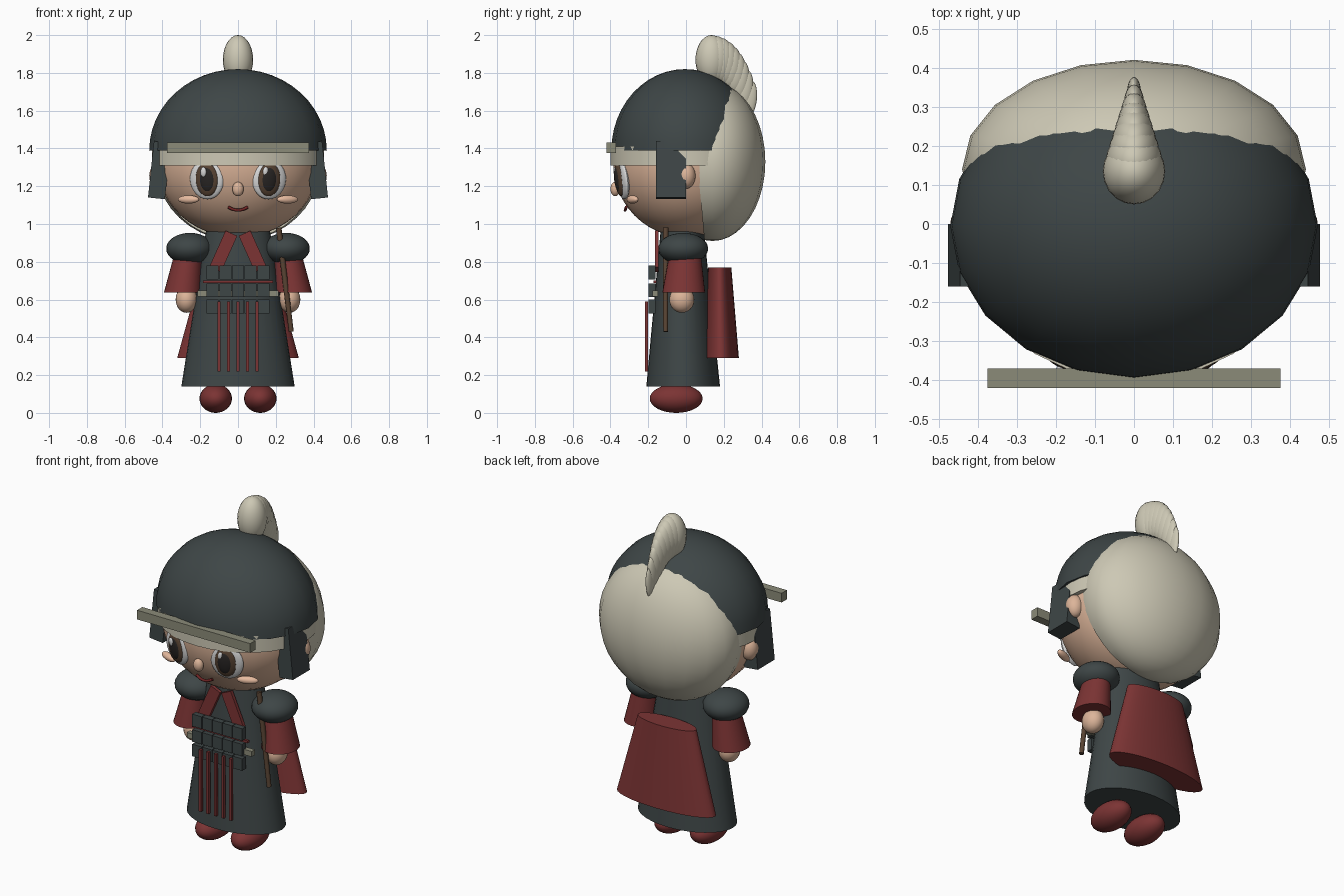
import bpy, bmesh, math
from mathutils import Matrix, Vector

if "Cube" in bpy.data.objects:
    bpy.data.objects.remove(bpy.data.objects["Cube"])


def material(name, rgb):
    m = bpy.data.materials.new(name)
    m.diffuse_color = (*rgb, 1)
    m.use_nodes = True
    m.node_tree.nodes["Principled BSDF"].inputs["Base Color"].default_value = m.diffuse_color
    return m


DARK = material("dark slate", (0.048, 0.061, 0.062))
SKIN = material("skin", (0.72, 0.46, 0.32))
CREAM = material("cream", (0.61, 0.58, 0.46))
RED = material("deep red", (0.20, 0.034, 0.034))
KHAKI = material("khaki", (0.26, 0.26, 0.19))
BROWN = material("brown", (0.10, 0.058, 0.034))
WHITE = material("eye white", (0.72, 0.72, 0.72))
PUPIL = material("pupil", (0.022, 0.019, 0.018))
LIPS = material("lips", (0.16, 0.018, 0.018))
BLUSH = material("blush", (0.80, 0.50, 0.35))


def finish(name, bm, mat, loc=(0, 0, 0), rot=(0, 0, 0)):
    bmesh.ops.recalc_face_normals(bm, faces=bm.faces)
    me = bpy.data.meshes.new(name)
    bm.to_mesh(me)
    bm.free()
    me.materials.append(mat)
    ob = bpy.data.objects.new(name, me)
    bpy.context.collection.objects.link(ob)
    ob.location, ob.rotation_euler = loc, rot
    bpy.ops.object.select_all(action='DESELECT')
    ob.select_set(True)
    bpy.context.view_layer.objects.active = ob
    bpy.ops.object.shade_smooth_by_angle(angle=math.radians(40))
    return ob


def ball(name, mat, loc, size, rot=(0, 0, 0), seg=24, rings=16, cut=None):
    """Ellipsoid; cut = (point, normal) removes the side the normal points to."""
    bm = bmesh.new()
    bmesh.ops.create_uvsphere(bm, u_segments=seg, v_segments=rings, radius=1)
    bmesh.ops.scale(bm, vec=size, verts=bm.verts)
    if cut:
        bmesh.ops.bisect_plane(bm, geom=bm.verts[:] + bm.edges[:] + bm.faces[:], dist=1e-5,
                               plane_co=cut[0], plane_no=cut[1], clear_outer=True)
        bmesh.ops.holes_fill(bm, edges=[e for e in bm.edges if e.is_boundary], sides=0)
    return finish(name, bm, mat, loc, rot)


def box(name, mat, loc, size, rot=(0, 0, 0)):
    bm = bmesh.new()
    bmesh.ops.create_cube(bm, size=1)
    bmesh.ops.scale(bm, vec=size, verts=bm.verts)
    return finish(name, bm, mat, loc, rot)


def taper(name, mat, bottom, top, r_bottom, r_top, seg=32):
    """Closed elliptical cone section between two centres."""
    bm = bmesh.new()
    loops = []
    for c, r in ((bottom, r_bottom), (top, r_top)):
        loops.append([bm.verts.new((c[0] + r[0] * math.cos(a), c[1] + r[1] * math.sin(a), c[2]))
                      for a in (2 * math.pi * i / seg for i in range(seg))])
    lo, hi = loops
    for i in range(seg):
        j = (i + 1) % seg
        bm.faces.new((lo[i], lo[j], hi[j], hi[i]))
    bm.faces.new(lo)
    bm.faces.new(hi)
    return finish(name, bm, mat)


# head and hair
ball("head", SKIN, (0, 0, 1.32), (0.43, 0.385, 0.39), seg=32, rings=24)
ball("hair", CREAM, (0, 0.14, 1.33), (0.44, 0.28, 0.42), seg=20, rings=20,
     cut=((0, -0.08, 0), (0, -1, -0.09)))
ball("nose", SKIN, (0, -0.375, 1.185), (0.03, 0.025, 0.038))

# helmet, headband and brow bar
ball("helmet", DARK, (0, -0.005, 1.39), (0.47, 0.39, 0.43), seg=20, rings=24,
     cut=((0, 0, 0), (0, 0, -1)))
taper("headband", CREAM, (0, 0, 1.31), (0, 0, 1.41), (0.455, 0.40), (0.455, 0.40))
box("brow_bar", KHAKI, (0, -0.395, 1.403), (0.75, 0.05, 0.055))

# plume of overlapping feathers that shrink towards the back
for i in range(9):
    t = i / 8
    ball("plume_feather", CREAM, (0, 0.135 + 0.2 * t, 1.87 - 0.21 * t ** 2.3),
         (0.08 - 0.062 * t, 0.085 - 0.045 * t, 0.13 - 0.03 * t), rot=(-0.12 * t, 0, 0),
         seg=20, rings=14)

# mouth
curve = bpy.data.curves.new("mouth", 'CURVE')
curve.dimensions = '3D'
curve.bevel_depth = 0.008
curve.bevel_resolution = 2
curve.use_fill_caps = True
spline = curve.splines.new('POLY')
spline.points.add(8)
for k, p in enumerate(spline.points):
    u = k / 4 - 1
    p.co = (0.052 * u, -0.322 + 0.006 * u * u, 1.073 + 0.017 * u * u, 1)
curve.materials.append(LIPS)
bpy.context.collection.objects.link(bpy.data.objects.new("mouth", curve))

# paired parts
for s in (-1, 1):
    # eye layers follow the curve of the face
    turn = (0.12, 0, s * 0.30)
    for name, mat, y, size in (("eye_white", WHITE, -0.337, (0.093, 0.025, 0.105)),
                               ("iris", BROWN, -0.352, (0.062, 0.02, 0.088)),
                               ("pupil", PUPIL, -0.361, (0.042, 0.016, 0.066))):
        ball(name, mat, (s * 0.165, y, 1.235), size, turn)
    ball("eye_glint", WHITE, (s * 0.165 - 0.018, -0.373, 1.275), (0.016, 0.01, 0.027), turn)
    ball("blush", BLUSH, (s * 0.262, -0.283, 1.13), (0.06, 0.022, 0.022), (0, 0, s * 0.4))
    ball("ear", SKIN, (s * 0.42, 0, 1.255), (0.05, 0.05, 0.068))
    box("cheek_guard", DARK, (s * 0.416, -0.08, 1.285), (0.09, 0.16, 0.30), (0, -s * 0.105, 0))

    # arms
    ball("shoulder_pad", DARK, (s * 0.255, -0.015, 0.87), (0.125, 0.132, 0.083))
    taper("sleeve", RED, (s * 0.292, -0.012, 0.638), (s * 0.265, -0.005, 0.83),
          (0.1, 0.113), (0.075, 0.085))
    ball("hand", SKIN, (s * 0.273, -0.022, 0.60), (0.057, 0.066, 0.07))

    # shoes and collar bands
    ball("shoe", RED, (s * 0.118, -0.052, 0.076), (0.086, 0.14, 0.076))
    box("collar_band", RED, (s * 0.078, -0.155, 0.855), (0.068, 0.02, 0.21), (0, -s * 0.42, 0))

# robe and cape
taper("robe", DARK, (0, -0.015, 0.14), (0, -0.02, 0.96), (0.30, 0.195), (0.17, 0.115))
taper("cape", RED, (0, 0.185, 0.29), (0, 0.178, 0.77), (0.322, 0.095), (0.19, 0.062))

# chest armour plates, cord, belt and hanging strips
for row in (0.743, 0.65, 0.563):
    for k in range(5):
        box("armour_plate", DARK, ((k - 2) * 0.067, -0.18, row), (0.063, 0.035, 0.072))
box("red_cord", RED, (0, -0.165, 0.695), (0.37, 0.016, 0.014))
box("belt", KHAKI, (0, -0.163, 0.633), (0.43, 0.03, 0.032))
for k in range(5):
    box("hanging_strip", RED, ((k - 2) * 0.05, -0.21, 0.405), (0.016, 0.016, 0.37))

# sword slung at the side
a, b = Vector((0.215, -0.108, 0.98)), Vector((0.282, -0.108, 0.43))
d = b - a
bm = bmesh.new()
bmesh.ops.create_cone(bm, cap_ends=True, segments=10, radius1=0.015, radius2=0.013,
                      depth=d.length, matrix=Matrix.Translation((a + b) / 2)
                      @ d.to_track_quat('Z', 'Y').to_matrix().to_4x4())
finish("sword", bm, BROWN)
